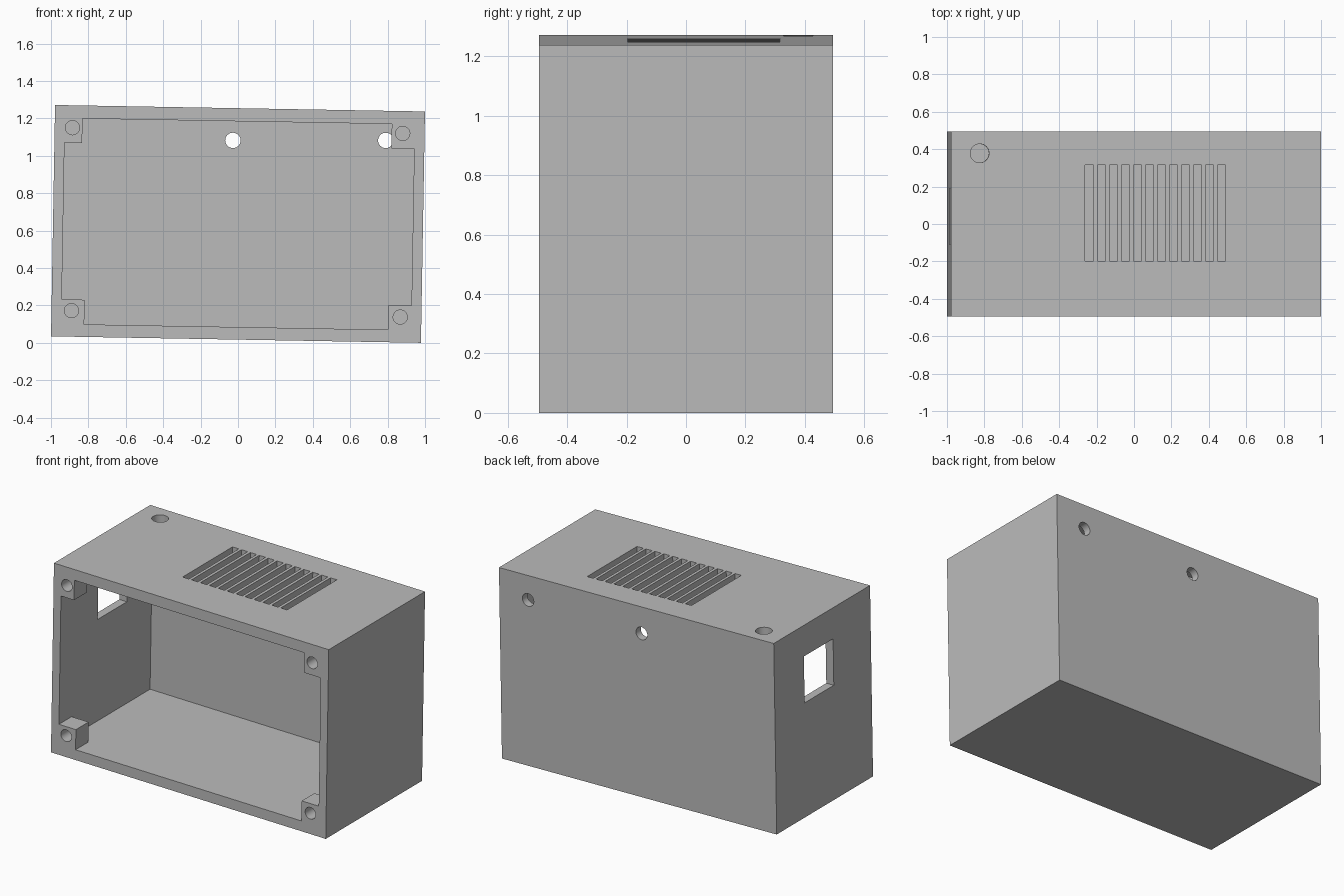
import bpy, bmesh
from math import radians, pi
from mathutils import Matrix, Vector

if "Cube" in bpy.data.objects:
    bpy.data.objects.remove(bpy.data.objects["Cube"])

W, D, H = 0.989, 0.495, 0.6185      # half width, depth, height
IN_X, IN_TOP, IN_BOT = 0.935, 0.5485, -0.5515
POST_BACK, BACK_WALL = -0.365, 0.445

grey = bpy.data.materials.new("plain_grey")
grey.use_nodes = True
grey.diffuse_color = (0.5, 0.5, 0.5, 1)
grey.node_tree.nodes["Principled BSDF"].inputs["Base Color"].default_value = (0.5, 0.5, 0.5, 1)


def finish(name, bm):
    bmesh.ops.recalc_face_normals(bm, faces=bm.faces[:])
    mesh = bpy.data.meshes.new(name)
    bm.to_mesh(mesh)
    bm.free()
    mesh.materials.append(grey)
    ob = bpy.data.objects.new(name, mesh)
    bpy.context.collection.objects.link(ob)
    return ob


def box(name, lo, hi):
    lo, hi = Vector(lo), Vector(hi)
    bm = bmesh.new()
    m = Matrix.Translation((lo + hi) / 2) @ Matrix.Diagonal((*(hi - lo), 1))
    bmesh.ops.create_cube(bm, size=1, matrix=m)
    return finish(name, bm)


def rod(name, centre, radius, length, along_y):
    bm = bmesh.new()
    m = Matrix.Translation(centre)
    if along_y:
        m = m @ Matrix.Rotation(pi / 2, 4, 'X')
    bmesh.ops.create_cone(bm, cap_ends=True, segments=40, radius1=radius,
                          radius2=radius, depth=length, matrix=m)
    return finish(name, bm)


def prism(name, outline, y0, y1):
    bm = bmesh.new()
    face = bm.faces.new([bm.verts.new((x, y0, z)) for x, z in outline])
    ext = bmesh.ops.extrude_face_region(bm, geom=[face])
    moved = [v for v in ext["geom"] if isinstance(v, bmesh.types.BMVert)]
    bmesh.ops.translate(bm, verts=moved, vec=(0, y1 - y0, 0))
    return finish(name, bm)


enclosure = box("enclosure", (-W, -D, -H), (W, D, H))
cutters = []

# Open front with the four corner posts left standing
left, right, top, low = -0.841, 0.813, 0.4185, -0.42
outline = [(-IN_X, low), (-right, low), (-right, IN_BOT), (right, IN_BOT),
           (right, low), (IN_X, low), (IN_X, top), (right, top),
           (right, IN_TOP), (left, IN_TOP), (left, top), (-IN_X, top)]
cutters.append(prism("mouth_cutter", outline, -D - 0.1, POST_BACK + 0.06))

# Main cavity behind the posts
cutters.append(box("cavity_cutter", (-IN_X, POST_BACK, IN_BOT), (IN_X, BACK_WALL, IN_TOP)))

# Blind screw holes in the posts
for x, z in ((-0.894, 0.499), (0.872, 0.499), (-0.882, -0.479), (0.876, -0.483)):
    cutters.append(rod("screw_cutter", (x, -D, z), 0.038, 0.2, True))

# Round holes through the back wall
for x, z in ((-0.035, 0.446), (0.782, 0.46)):
    cutters.append(rod("back_hole_cutter", (x, D, z), 0.041, 0.2, True))

# Round hole and vent slots through the top
cutters.append(rod("top_hole_cutter", (-0.836, 0.378, H), 0.05, 0.2, False))
for i in range(12):
    x = -0.249 + i * 0.0642
    cutters.append(box("slot_cutter", (x - 0.0225, -0.197, H - 0.1), (x + 0.0225, 0.316, H + 0.1)))

# Square window in the side wall
cutters.append(box("window_cutter", (-W - 0.1, -0.11, 0.118), (-IN_X + 0.03, 0.19, 0.4185)))

bpy.ops.object.select_all(action='DESELECT')
enclosure.select_set(True)
bpy.context.view_layer.objects.active = enclosure
for c in cutters:
    mod = enclosure.modifiers.new("cut", 'BOOLEAN')
    mod.operation, mod.solver, mod.object = 'DIFFERENCE', 'EXACT', c
    bpy.ops.object.modifier_apply(modifier=mod.name)
    bpy.data.objects.remove(c)

# Smooth bores, and the slight sideways tilt of the whole case
bpy.ops.object.shade_smooth_by_angle(angle=radians(30))
enclosure.matrix_world = Matrix.Translation((0, 0, 0.636)) @ Matrix.Rotation(radians(1), 4, 'Y')
